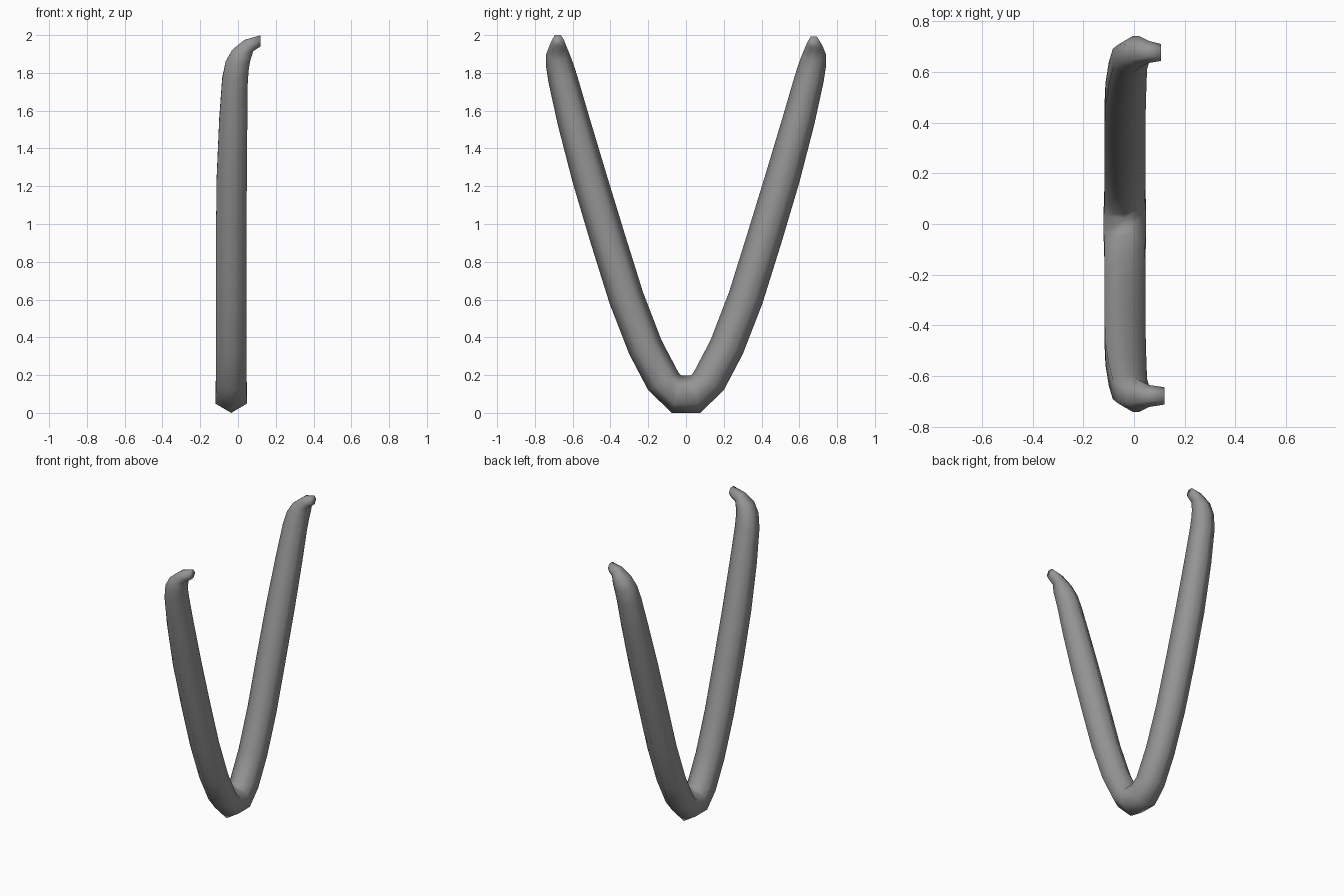
import bpy, bmesh, math
from mathutils import Vector

if "Cube" in bpy.data.objects:
    bpy.data.objects.remove(bpy.data.objects["Cube"])

# Rings of one arm, bottom to tip: x, outer edge (y, z), inner edge (y, z)
ARM = [
    (-.036, .075, .00, .022, .197),
    (-.036, .200, .12, .038, .210),
    (-.036, .300, .31, .130, .385),
    (-.036, .405, .58, .228, .640),
    (-.036, .505, .90, .325, .950),
    (-.033, .600, 1.22, .423, 1.27),
    (-.025, .680, 1.53, .513, 1.57),
    (-.016, .728, 1.75, .573, 1.775),
    (-.004, .742, 1.84, .595, 1.845),
    (.018, .742, 1.895, .614, 1.895),
    (.058, .722, 1.945, .635, 1.945),
]
TIPS = {1: (.106, .710, 1.963, .643, 1.963), -1: (.12, .712, 1.97, .644, 1.97)}
SIDES = 6


def arm(side):
    """Outer and inner edge points of one arm."""
    return [(Vector((x, side * yo, zo)), Vector((x, side * yi, zi)))
            for x, yo, zo, yi, zi in ARM + [TIPS[side]]]


# One continuous tube from tip to tip
pairs = arm(-1)[::-1] + arm(1)
centres = [(o + i) / 2 for o, i in pairs]
last = len(pairs) - 1
bm = bmesh.new()
rings = []
for k, (outer, inner) in enumerate(pairs):
    if k == 0:
        t = Vector((-1, 0, 0))
    elif k == last:
        t = Vector((1, 0, 0))
    else:
        t = ((centres[k + 1] - centres[k]).normalized()
             + (centres[k] - centres[k - 1]).normalized())
    a = (outer - inner) / 2
    b = t.cross(a).normalized() * min(a.length, .0965)
    rings.append([bm.verts.new(centres[k] + a * math.cos(2 * math.pi * s / SIDES)
                               + b * math.sin(2 * math.pi * s / SIDES))
                  for s in range(SIDES)])
for r0, r1 in zip(rings, rings[1:]):
    for s in range(SIDES):
        n = (s + 1) % SIDES
        bm.faces.new((r0[s], r0[n], r1[n], r1[s]))

# Flat caps at both hooked tips
bm.faces.new(rings[0])
bm.faces.new(rings[-1])
bmesh.ops.recalc_face_normals(bm, faces=bm.faces)

mesh = bpy.data.meshes.new("forked_bar")
bm.to_mesh(mesh)
bm.free()
obj = bpy.data.objects.new("forked_bar", mesh)
bpy.context.collection.objects.link(obj)
bpy.context.view_layer.objects.active = obj
obj.select_set(True)
bpy.ops.object.shade_smooth_by_angle(angle=math.radians(100))

# Dark grey finish
mat = bpy.data.materials.new("dark_grey")
mat.diffuse_color = (.3, .3, .3, 1)
mat.use_nodes = True
mat.node_tree.nodes["Principled BSDF"].inputs["Base Color"].default_value = mat.diffuse_color
mesh.materials.append(mat)
